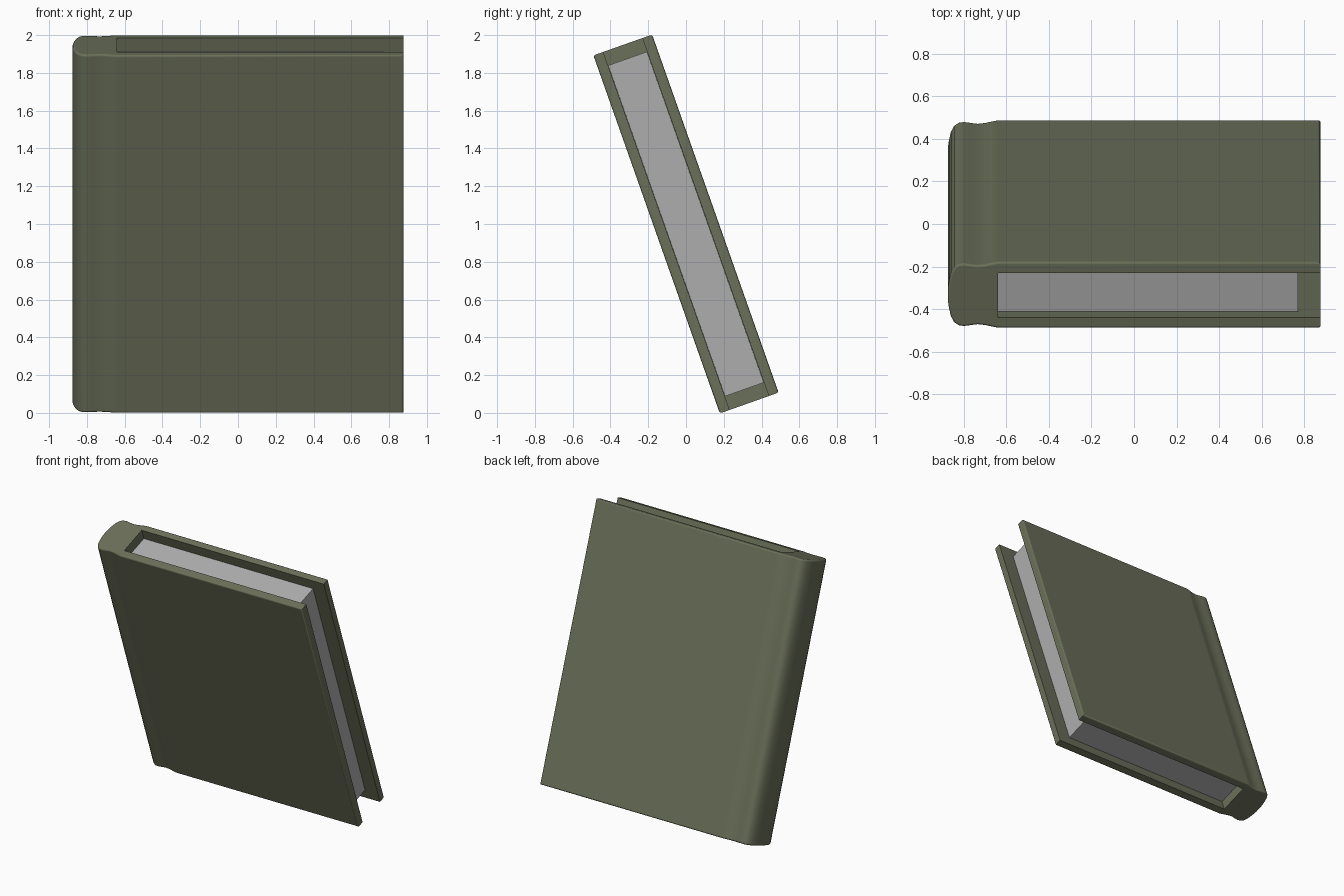
import bpy, bmesh, math
from mathutils import Matrix

if "Cube" in bpy.data.objects:
    bpy.data.objects.remove(bpy.data.objects["Cube"])

TILT = math.atan2(0.333, 0.943)
HALF_H, HALF_T, INNER = 1.005, 0.165, 0.11
PLACE = Matrix.Translation((0, 0, 1)) @ Matrix.Rotation(TILT, 4, 'X')


def finish(bm, name, angle, color):
    bmesh.ops.recalc_face_normals(bm, faces=bm.faces)
    bm.transform(PLACE)
    me = bpy.data.meshes.new(name)
    bm.to_mesh(me)
    bm.free()
    ob = bpy.data.objects.new(name, me)
    bpy.context.collection.objects.link(ob)
    bpy.ops.object.select_all(action='DESELECT')
    ob.select_set(True)
    bpy.context.view_layer.objects.active = ob
    bpy.ops.object.shade_smooth_by_angle(angle=math.radians(angle))
    mod = ob.modifiers.new("flat_normals", 'WEIGHTED_NORMAL')
    mod.keep_sharp = True
    mat = bpy.data.materials.new(name + "_colour")
    mat.diffuse_color = (*color, 1)
    mat.use_nodes = True
    mat.node_tree.nodes["Principled BSDF"].inputs["Base Color"].default_value = mat.diffuse_color
    me.materials.append(mat)
    return ob


# Cover: half of the outer outline from fore edge to spine, then mirrored
half = [(0.876, HALF_T), (-0.64, HALF_T), (-0.67, 0.159), (-0.70, 0.152),
        (-0.735, 0.148), (-0.77, 0.153), (-0.80, 0.157), (-0.825, 0.153),
        (-0.845, 0.138), (-0.86, 0.110), (-0.869, 0.07), (-0.875, 0.03)]
outer = half + [(x, -y) for x, y in reversed(half)]
inner = [(0.876, -INNER), (-0.64, -INNER), (-0.64, INNER), (0.876, INNER)]

bm = bmesh.new()
base = bm.faces.new([bm.verts.new((x, y, -HALF_H)) for x, y in outer + inner])
ext = bmesh.ops.extrude_face_region(bm, geom=[base], use_keep_orig=True)
top = [g for g in ext['geom'] if isinstance(g, bmesh.types.BMVert)]
bmesh.ops.translate(bm, verts=top, vec=(0, 0, 2 * HALF_H))
bmesh.ops.recalc_face_normals(bm, faces=bm.faces)

# Rounded outer rim of the boards and spine
is_out = lambda v: abs(v.co.y) > INNER + 0.005 or v.co.x < -0.65
rim = [e for e in bm.edges if all(is_out(v) for v in e.verts)
       and (abs(e.verts[0].co.z - e.verts[1].co.z) < 1e-4
            or e.verts[0].co.x > 0.8)]
bmesh.ops.bevel(bm, geom=rim, offset=0.012, segments=3, profile=0.5,
                affect='EDGES')
finish(bm, "cover", 50, (0.145, 0.16, 0.10))

# Page block
bm = bmesh.new()
bmesh.ops.create_cube(bm, size=1, matrix=Matrix.Translation((0.065, 0, 0))
                      @ Matrix.Diagonal((1.41, 2 * INNER - 0.002, 1.858, 1)))
finish(bm, "pages", 30, (0.42, 0.42, 0.42))
